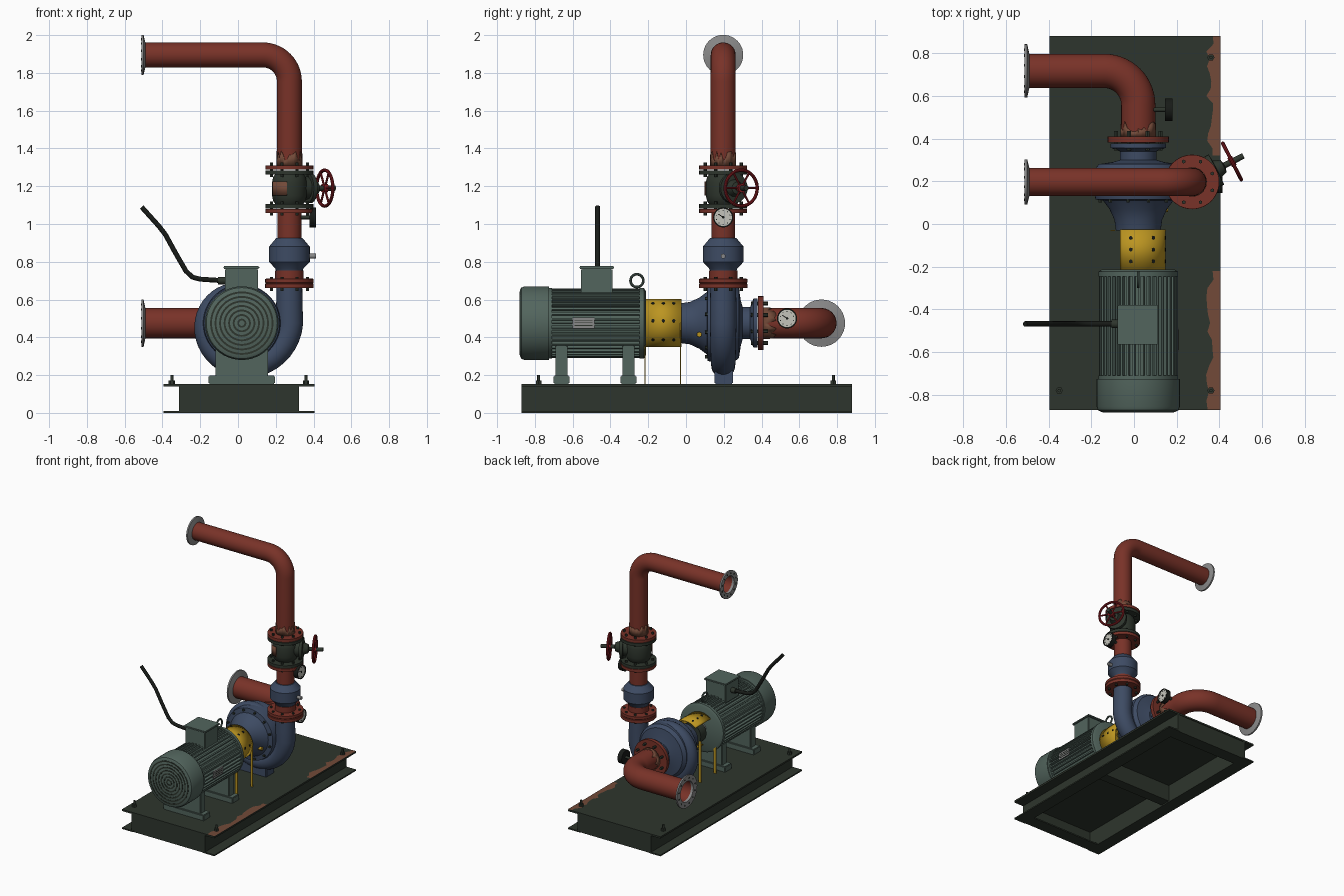
import bpy, bmesh, random
from math import sin, cos, pi, radians
from mathutils import Vector, Matrix

random.seed(4)
if "Cube" in bpy.data.objects:
    bpy.data.objects.remove(bpy.data.objects["Cube"])


def material(name, rgb):
    m = bpy.data.materials.new(name)
    m.use_nodes = True
    m.diffuse_color = (*rgb, 1)
    m.node_tree.nodes["Principled BSDF"].inputs["Base Color"].default_value = (*rgb, 1)
    return m


DARK = material("dark green paint", (.027, .036, .026))
RED = material("pipe red", (.19, .032, .021))
BLUE = material("pump blue", (.047, .07, .125))
GREEN = material("motor green", (.085, .13, .11))
YELLOW = material("safety yellow", (.5, .3, .015))
GREY = material("bare steel", (.25, .25, .25))
WHEEL = material("handwheel red", (.24, .012, .016))
RUST = material("rust", (.17, .068, .04))
BLACK = material("black rubber", (.009, .011, .009))
WHITE = material("dial white", (.55, .55, .5))
X, Y, Z = Vector((1, 0, 0)), Vector((0, 1, 0)), Vector((0, 0, 1))


def finish(name, bm, mat, smooth=True):
    bmesh.ops.remove_doubles(bm, verts=bm.verts, dist=1e-5)
    bmesh.ops.recalc_face_normals(bm, faces=bm.faces)
    me = bpy.data.meshes.new(name)
    bm.to_mesh(me)
    bm.free()
    me.materials.append(mat)
    if smooth:
        me.shade_smooth()
        me.set_sharp_from_angle(angle=radians(35))
    ob = bpy.data.objects.new(name, me)
    bpy.context.collection.objects.link(ob)
    return ob


def frame(origin, axis):
    m = Vector(axis).to_track_quat('Z', 'Y').to_matrix().to_4x4()
    return Matrix.Translation(origin) @ m


def skin(bm, rings, loop=False):
    """Bridge successive closed rings of points."""
    rows = [[bm.verts.new(p) for p in ring] for ring in rings]
    pairs = list(zip(rows, rows[1:])) + ([(rows[-1], rows[0])] if loop else [])
    for a, b in pairs:
        for i in range(len(a)):
            j = (i + 1) % len(a)
            bm.faces.new((a[i], a[j], b[j], b[i]))


def lathe(name, origin, axis, profile, mat, n=40, loop=False):
    """Revolve (radius, height) points about an axis."""
    bm, m = bmesh.new(), frame(origin, axis)
    skin(bm, [[m @ Vector((r * cos(2 * pi * i / n), r * sin(2 * pi * i / n), h))
               for i in range(n)] for r, h in profile], loop)
    bmesh.ops.dissolve_degenerate(bm, edges=bm.edges, dist=1e-6)
    return finish(name, bm, mat)


def disc(name, origin, axis, r, h, mat, n=32):
    return lathe(name, origin, axis, [(0, 0), (r, 0), (r, h), (0, h)], mat, n)


def ring(name, origin, axis, r0, r1, h, mat):
    return lathe(name, origin, axis, [(r0, 0), (r0, h), (r1, h), (r1, 0)], mat, loop=True)


def box(name, xs, ys, zs, mat, bevel=0):
    bm = bmesh.new()
    bmesh.ops.create_cube(bm, size=1)
    for v in bm.verts:
        v.co = [s[0] if c < 0 else s[1] for c, s in zip(v.co, (xs, ys, zs))]
    if bevel:
        bmesh.ops.bevel(bm, geom=bm.edges[:], offset=bevel, segments=2, affect='EDGES')
    return finish(name, bm, mat, bool(bevel))


def sweep(name, path, radii, mat, normal, n=28, loop=False, cap=False):
    """Tube along a planar path; normal is the plane's normal."""
    bm, rings = bmesh.new(), []
    path = [Vector(p) for p in path]
    for i, p in enumerate(path):
        a = path[i - 1] if i or loop else p
        b = path[(i + 1) % len(path)] if i < len(path) - 1 or loop else p
        side = (b - a).normalized().cross(normal)
        r = radii[i] if isinstance(radii, list) else radii
        rings.append([p + r * (cos(2 * pi * k / n) * side + sin(2 * pi * k / n) * normal)
                      for k in range(n)])
    skin(bm, rings, loop)
    if cap:
        bmesh.ops.holes_fill(bm, edges=bm.edges)
    return finish(name, bm, mat)


def arc(c, u, v, r, a0, a1, n):
    angles = [radians(a0 + (a1 - a0) * i / n) for i in range(n + 1)]
    return [Vector(c) + r * (cos(a) * u + sin(a) * v) for a in angles]


def sheet(name, c, u, v, r, a0, a1, h, mat, jag=0):
    """Curved plate, with an optional ragged far edge."""
    bm, w = bmesh.new(), u.cross(v)
    low = arc(c, u, v, r, a0, a1, 36)
    rows = [(bm.verts.new(p), bm.verts.new(p + w * (h + random.uniform(-jag, jag)))) for p in low]
    for a, b in zip(rows, rows[1:]):
        bm.faces.new((a[0], b[0], b[1], a[1]))
    ob = finish(name, bm, mat)
    mod = ob.modifiers.new("thickness", 'SOLIDIFY')
    mod.thickness = .004
    return ob


def studs(name, origin, axis, radius, count, r, length, mat=DARK, n=6):
    """Circle of bolts about an axis."""
    bm, m = bmesh.new(), frame(origin, axis)
    for i in range(count):
        a = 2 * pi * (i + .5) / count
        t = Matrix.Translation((radius * cos(a), radius * sin(a), length / 2))
        bmesh.ops.create_cone(bm, cap_ends=True, segments=n, radius1=r, radius2=r,
                              depth=length, matrix=m @ t)
    return finish(name, bm, mat, False)


# Base frame: deck, outward channels, end plates, cross beam
box("base_deck", (-.395, .405), (-.87, .88), (.14, .153), DARK)
for s in (-1, 1):
    c = .005 + s * .31
    box("side_web", (c - .008, c + .008), (-.87, .88), (.006, .14), DARK)
    c = .005 + s * .35
    box("bottom_flange", (c - .05, c + .05), (-.87, .88), (0, .01), DARK)
    c = .005 + s * .862
    box("end_plate", (-.31, .32), (c - .008, c + .008), (.006, .14), DARK)
    c = .005 + s * .82
    box("end_flange", (-.31, .32), (c - .05, c + .05), (0, .01), DARK)
    for x in (-.35, .36):
        spot = Vector((x, s * .78, .15))
        disc("anchor_bolt", spot, Z, .008, .05, DARK, 12)
        disc("anchor_nut", spot, Z, .017, .022, DARK, 6)
box("cross_beam", (-.31, .32), (-.04, .04), (.01, .14), DARK)

# Ragged rust along the deck edge
for y0, y1 in ((-.868, -.22), (.32, .878)):
    bm = bmesh.new()
    steps = [y0 + (y1 - y0) * i / 16 for i in range(17)]
    inner = [bm.verts.new((.36 + random.uniform(-.025, .015), y, .155)) for y in steps]
    outer = [bm.verts.new((.405, y, .155)) for y in steps]
    for i in range(16):
        bm.faces.new((inner[i], outer[i], outer[i + 1], inner[i + 1]))
    finish("deck_rust", bm, RUST, False)

# Motor: finned body, end rings, fan cover with grille
cx, cz = .02, .475
hub = Vector((cx, 0, cz))
bm = bmesh.new()
fins = 40
outline = [(r, 2 * pi * (i + f) / fins) for i in range(fins)
           for r, f in ((.163, 0), (.163, .55), (.184, .6), (.184, .95))]
skin(bm, [[hub + Vector((r * cos(a), y, r * sin(a))) for r, a in outline] for y in (-.73, -.23)])
finish("motor_fins", bm, GREEN, False)
disc("front_end_ring", hub - .735 * Y, Y, .187, .025, GREEN, 48)
lathe("rear_end_bell", hub - .245 * Y, Y, [(.1, 0), (.187, 0), (.187, .022), (.17, .032), (0, .032)], GREEN, 48)
lathe("fan_cover", hub - .725 * Y, -Y, [(0, 0), (.195, 0), (.195, .13), (.188, .147), (.172, .155), (0, .155)], GREEN, 48)
for k in range(7):
    ring("grille_slot", hub - .879 * Y, -Y, .014 + .024 * k, .024 + .024 * k, .003, DARK)
for y in (-.66, -.305):
    box("motor_foot", (cx - .14, cx + .14), (y - .032, y + .032), (.19, .36), GREEN, .006)
    box("foot_pad", (cx - .175, cx + .175), (y - .042, y + .042), (.152, .198), GREEN, .005)
box("terminal_box", (-.07, .105), (-.555, -.39), (.62, .765), GREEN, .006)
box("terminal_lid", (-.078, .113), (-.565, -.38), (.762, .777), GREEN, .004)
box("nameplate", (.203, .208), (-.6, -.485), (.448, .505), GREY)
for z in (.463, .477, .49):
    box("nameplate_line", (.207, .21), (-.59, -.495), (z - .002, z + .002), DARK)
sweep("lifting_eye", arc((cx, -.26, .7), Y, Z, .034, 0, 345, 23), .007, GREEN, X, 10, True)
disc("cable_gland", (-.065, -.468, .7), -X, .02, .04, DARK, 12)
sweep("power_cable", [(x, -.468, z) for x, z in ((-.08, .7), (-.2, .708), (-.24, .718), (-.275, .75),
      (-.33, .845), (-.385, .945), (-.42, .99), (-.51, 1.09))], .013, BLACK, Y, 12, cap=True)

# Coupling with its perforated guard
disc("drive_shaft", hub - .22 * Y, Y, .045, .2, GREY, 24)
ring("coupling", hub - .16 * Y, Y, .04, .085, .07, DARK)
sheet("coupling_guard", hub - .215 * Y, Z, X, .127, -42, 190, .19, YELLOW)
for a in (-16, 34, 84, 134):
    out = Z * cos(radians(a)) + X * sin(radians(a))
    for y in (-.175, -.12, -.065):
        disc("guard_hole", hub + y * Y + out * .124, out, .009, .005, BLACK, 10)
for x in (-.1, .14):
    for y in (-.217, -.03):
        box("guard_leg", (x - .01, x + .01), (y - .003, y + .003), (.153, cz), YELLOW)

# Pump: bearing bracket, casing, spiral volute, suction nozzle
lathe("pump_casing", hub, Y, [(0, -.03), (.105, -.03), (.112, .02), (.135, .07), (.165, .11), (.2, .115), (.205, .14),
      (.205, .255), (.185, .28), (.12, .29), (.085, .3), (.085, .34), (.13, .357), (.13, .378), (0, .378)], BLUE, 48)
px, py = .272, .197
path, radii = [], []
for i in range(37):
    t = i / 36
    a, r = radians(60 + 300 * t), .045 + .025 * t
    path.append((cx + (.2 + .125 * t - r) * cos(a), py, cz + (.2 + .125 * t - r) * sin(a)))
    radii.append(r)
path += [(px, py, .56), (px, py, .667)]
sweep("volute", path, radii + [.07, .068], BLUE, Y, cap=True)
box("pump_foot", (cx - .12, cx + .12), (.15, .25), (.152, .235), BLUE, .006)
studs("casing_bolts", hub + .1 * Y, Y, .185, 12, .009, .02)
disc("oil_plug", (.13, .07, .415), X, .013, .03, YELLOW, 12)

# Suction line
ring("suction_flange", hub + .382 * Y, Y, .07, .143, .028, RED)
studs("suction_bolts", hub + .345 * Y, Y, .113, 8, .01, .09)
sweep("suction_pipe", [hub + .38 * Y] + arc((cx - .16, .557, cz), X, Y, .16, 0, 90, 14)
      + [Vector((-.505, .717, cz))], .08, RED, Z, 36)
sheet("suction_rust", hub + .41 * Y, Z, X, .083, 0, 360, .045, RUST, .025)

# Discharge line, bottom to top
up = Vector((px, py, 0))
lathe("lower_flange", up, Z, [(0, .66), (.128, .66), (.128, .682), (.125, .686), (.128, .69), (.128, .71),
      (.075, .712), (.075, .755), (0, .755)], RED)
lathe("check_valve", up, Z, [(0, .752), (.07, .752), (.075, .765), (.108, .8), (.108, .88), (.07, .925), (0, .925)], BLUE)
disc("check_valve_pin", (px + .1, py, .83), X, .013, .04, GREY, 12)
disc("short_pipe", up + .92 * Z, Z, .063, .15, RED)
for name, z, mat in (("valve_flange", 1.083, DARK), ("valve_flange", 1.262, DARK),
                     ("pipe_flange", 1.058, RED), ("pipe_flange", 1.288, RED)):
    disc(name, up + z * Z, Z, .127, .022, mat, 40)
for z in (.645, 1.045, 1.25):
    studs("flange_bolts", up + z * Z, Z, .103, 8, .009, .075)
lathe("gate_valve_body", up, Z, [(.07, 1.1), (.085, 1.12), (.092, 1.15), (.092, 1.22), (.085, 1.25), (.07, 1.27)], DARK)
sheet("valve_rust", up + 1.15 * Z, X, Y, .096, 207, 263, .075, RUST)
sweep("discharge_pipe", [up + 1.3 * Z] + arc((px - .14, py, 1.755), X, Z, .14, 0, 90, 14)
      + [Vector((-.505, py, 1.895))], .066, RED, Y, 36)
sheet("discharge_rust", up + 1.31 * Z, X, Y, .069, 0, 360, .05, RUST, .028)

# Steel flanges at the open pipe ends
for end, r, big in ((Vector((-.49, .717, cz)), .079, .125), (Vector((-.49, py, 1.895)), .065, .106)):
    lathe("end_flange_steel", end, -X, [(r, 0), (r, .02), (big, .022), (big, .01)], GREY, loop=True)
    studs("flange_hole", end - .018 * X, -X, (r + big) / 2, 12, .006, .006, DARK, 8)

# Valve bonnet, stem and handwheel
d = Vector((cos(radians(27)), sin(radians(27)), 0))
valve = up + 1.19 * Z
lathe("valve_bonnet", valve, d, [(.06, .05), (.06, .105), (.08, .105), (.08, .128), (.045, .13), (.032, .165),
      (.014, .17), (.014, .27), (0, .27)], DARK, 24)
side, wc = d.cross(Z), valve + .21 * d
sweep("handwheel_rim", arc(wc, side, Z, .095, 0, 351, 39), .009, WHEEL, d, 10, True)
disc("handwheel_hub", wc - .012 * d, d, .024, .024, WHEEL, 16)
for k in range(6):
    a = k * pi / 3
    disc("handwheel_spoke", wc, side * cos(a) + Z * sin(a), .006, .095, WHEEL, 8)

# Pressure gauges facing the left side
for c, back in ((Vector((.378, py, 1.035)), .08), (Vector((.145, .535, .5)), .09)):
    disc("gauge_stub", c - back * X, X, .01, back, DARK, 12)
    ring("gauge_case", c, X, .046, .053, .036, BLACK)
    disc("gauge_back", c, X, .05, .026, BLACK)
    disc("gauge_dial", c + .026 * X, X, .047, .006, WHITE)
    studs("gauge_ticks", c + .03 * X, X, .037, 10, .003, .004, BLACK)
    disc("needle_hub", c + .03 * X, X, .007, .005, BLACK, 12)
    disc("gauge_needle", c + .033 * X, Vector((0, -.8, .55)), .0025, .032, BLACK, 6)
